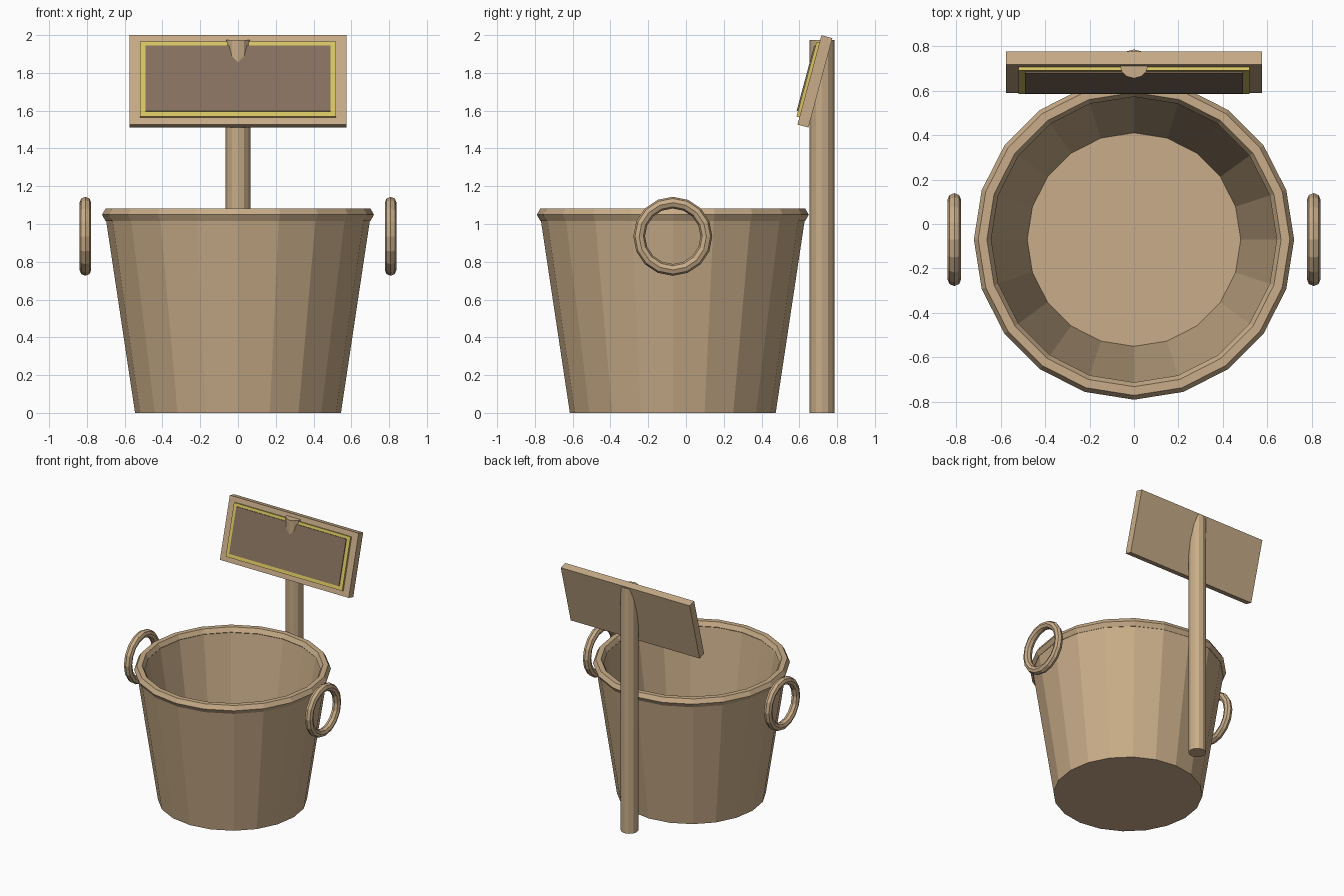
import bpy, bmesh, math
from mathutils import Matrix, Vector

if "Cube" in bpy.data.objects:
    bpy.data.objects.remove(bpy.data.objects["Cube"])


def material(name, rgb):
    m = bpy.data.materials.new(name)
    m.diffuse_color = (*rgb, 1)
    m.use_nodes = True
    m.node_tree.nodes["Principled BSDF"].inputs["Base Color"].default_value = m.diffuse_color
    return m


WOOD = material("light_wood", (0.578, 0.413, 0.246))
PANEL = material("dark_panel", (0.238, 0.165, 0.114))
YELLOW = material("yellow_trim", (0.686, 0.558, 0.122))


def make(name, bm, mat, matrix=Matrix()):
    bmesh.ops.recalc_face_normals(bm, faces=bm.faces)
    mesh = bpy.data.meshes.new(name)
    bm.to_mesh(mesh)
    bm.free()
    mesh.materials.append(mat)
    ob = bpy.data.objects.new(name, mesh)
    ob.matrix_world = matrix
    bpy.context.collection.objects.link(ob)
    return ob


def lathe(name, profile, sides, mat, matrix, closed=False):
    """Spin (radius, z) points about z; open profiles get capped ends."""
    bm = bmesh.new()
    rings = []
    for r, z in profile:
        rings.append([bm.verts.new((r * math.cos(2 * math.pi * i / sides),
                                    r * math.sin(2 * math.pi * i / sides), z))
                      for i in range(sides)])
    pairs = list(zip(rings, rings[1:]))
    if closed:
        pairs.append((rings[-1], rings[0]))
    else:
        bm.faces.new(rings[0])
        bm.faces.new(rings[-1])
    for a, b in pairs:
        for i in range(sides):
            j = (i + 1) % sides
            bm.faces.new((a[i], a[j], b[j], b[i]))
    return make(name, bm, mat, matrix)


def ring(name, major, minor, sides, tube_sides, matrix):
    profile = [(major + minor * math.cos(2 * math.pi * k / tube_sides),
                minor * math.sin(2 * math.pi * k / tube_sides))
               for k in range(tube_sides)]
    return lathe(name, profile, sides, WOOD, matrix, closed=True)


def box(name, size, centre, mat, matrix):
    bm = bmesh.new()
    bmesh.ops.create_cube(bm, size=1)
    bmesh.ops.scale(bm, vec=size, verts=bm.verts)
    bmesh.ops.translate(bm, vec=centre, verts=bm.verts)
    return make(name, bm, mat, matrix)


# Bucket: tapered outside, hollow inside, floor near the bottom
CY = -0.07
lathe("bucket", [(0.545, 0), (0.70, 1.03), (0.645, 1.05), (0.48, 0.05)],
      20, WOOD, Matrix.Translation((0, CY, 0)))

# Rolled rim
ring("rim", 0.681, 0.039, 20, 6, Matrix.Translation((0, CY, 1.049)))

# Ring handles on both sides
for side, label in ((-1, "left"), (1, "right")):
    ring(label + "_handle", 0.178, 0.031, 16, 8,
         Matrix.Translation((side * 0.808, CY, 0.935))
         @ Matrix.Rotation(math.pi / 2, 4, 'Y'))

# Post behind the bucket, its top poking through the sign
lathe("sign_post", [(0.065, 0), (0.065, 1.975)], 12, WOOD,
      Matrix.Translation((0, 0.72, 0)))

# Sign leaning back, with yellow border and dark panel
tilt = (Matrix.Translation((0, 0.6825, 1.755))
        @ Matrix.Rotation(math.radians(-15), 4, 'X'))
box("sign_board", (1.15, 0.06, 0.49), (0, 0, 0), WOOD, tilt)
box("sign_border", (1.04, 0.016, 0.41), (0, -0.038, 0), YELLOW, tilt)
box("sign_panel", (0.98, 0.007, 0.358), (0, -0.0495, 0.003), PANEL, tilt)
